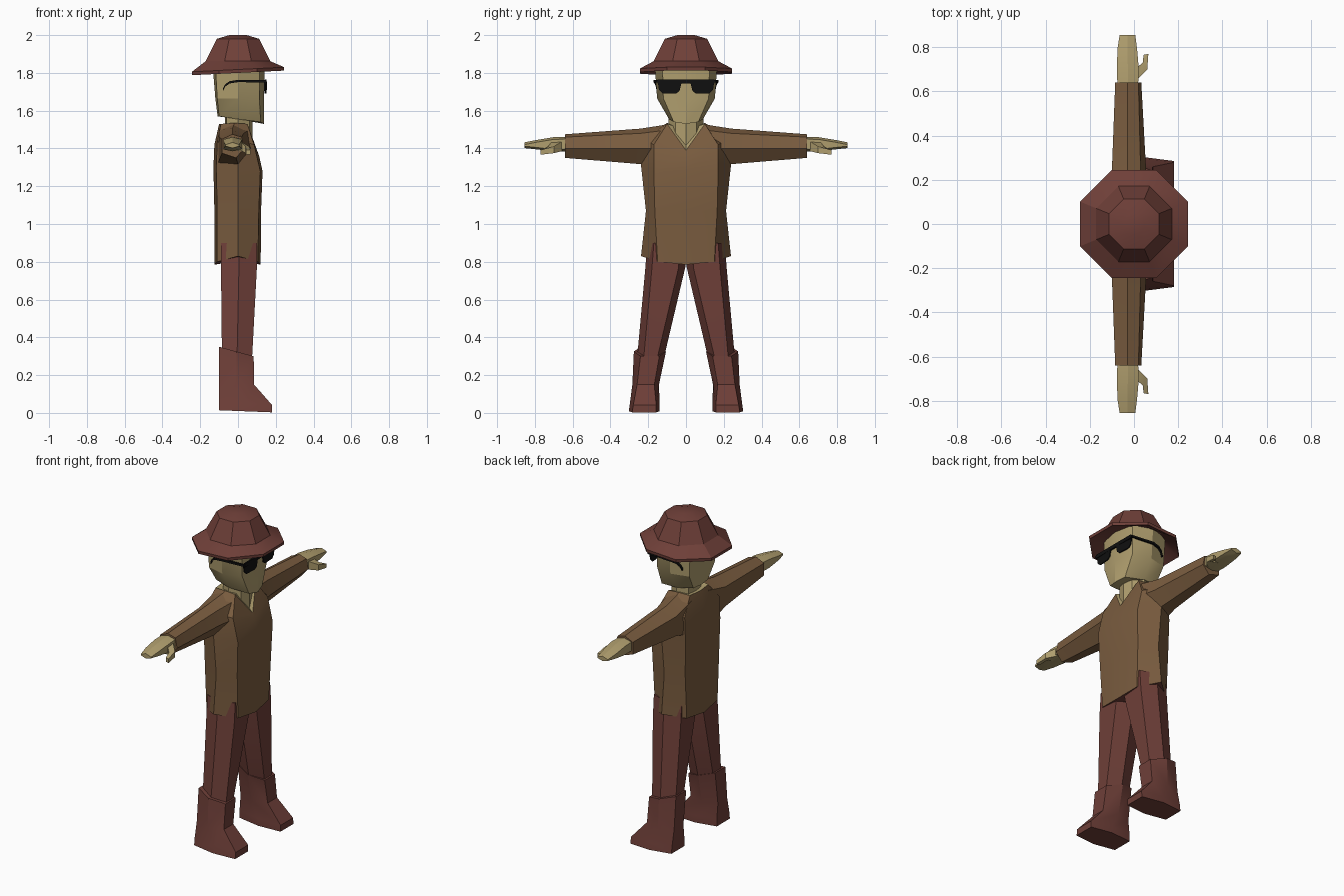
import bpy, bmesh, math

cube = bpy.data.objects.get("Cube")
if cube:
    bpy.data.objects.remove(cube, do_unlink=True)


def material(name, rgb):
    m = bpy.data.materials.new(name)
    m.use_nodes = True
    m.diffuse_color = (*rgb, 1)
    bsdf = m.node_tree.nodes["Principled BSDF"]
    bsdf.inputs["Base Color"].default_value = (*rgb, 1)
    bsdf.inputs["Roughness"].default_value = 0.9
    return m


BROWN = material("brown_cloth", (0.195, 0.108, 0.050))
MAROON = material("maroon_cloth", (0.158, 0.050, 0.040))
SKIN = material("tan_skin", (0.43, 0.34, 0.155))
BLACK = material("black_plastic", (0.005, 0.005, 0.005))


def loft(name, rings, mat, end_mats=None):
    """Bridge equal-length rings and close both ends with fans."""
    bm = bmesh.new()
    loops = [[bm.verts.new(p) for p in ring] for ring in rings]
    n = len(loops[0])
    for a, b in zip(loops, loops[1:]):
        for i in range(n):
            j = (i + 1) % n
            bm.faces.new((a[i], a[j], b[j], b[i]))
    for k, ring in enumerate((loops[0], loops[-1])):
        cap = bm.faces.new(ring)
        cap.material_index = k + 1 if end_mats else 0
        if n > 4:
            bmesh.ops.poke(bm, faces=[cap])
    bmesh.ops.recalc_face_normals(bm, faces=bm.faces[:])
    mesh = bpy.data.meshes.new(name)
    bm.to_mesh(mesh)
    bm.free()
    for m in [mat] + list(end_mats or []):
        mesh.materials.append(m)
    ob = bpy.data.objects.new(name, mesh)
    bpy.context.collection.objects.link(ob)
    bpy.ops.object.select_all(action='DESELECT')
    ob.select_set(True)
    bpy.context.view_layer.objects.active = ob
    bpy.ops.object.shade_smooth_by_angle(angle=math.radians(25))
    return ob


def full(half):
    """Half ring (front centre to back centre) mirrored across y."""
    return half + [(x, -y, z) for x, y, z in reversed(half[1:-1])]


def both(name, rings, mat):
    """One copy on each side of the body."""
    for side, s in (("left", 1), ("right", -1)):
        loft(side + "_" + name, [[(x, s * y, z) for x, y, z in r] for r in rings], mat)


def box(name, x0, x1, y0, y1, z0, z1, mat):
    ring = [(x0, y0), (x1, y0), (x1, y1), (x0, y1)]
    return [[(x, y, z) for x, y in ring] for z in (z0, z1)]


# Shirt, with a V neck cut by its top ring
loft("shirt", [full(r) for r in (
    [(.12, 0, .785), (.105, .15, .80), (0, .238, .83), (-.11, .15, .80), (-.125, 0, .785)],
    [(.122, 0, 1.07), (.11, .165, 1.07), (0, .212, 1.07), (-.11, .165, 1.07), (-.125, 0, 1.07)],
    [(.13, 0, 1.28), (.118, .17, 1.28), (0, .238, 1.31), (-.115, .17, 1.30), (-.13, 0, 1.30)],
    [(.112, 0, 1.36), (.085, .17, 1.42), (-.02, .235, 1.45), (-.11, .17, 1.43), (-.125, 0, 1.42)],
    [(.10, 0, 1.39), (.05, .10, 1.53), (-.02, .10, 1.535), (-.09, .09, 1.53), (-.10, 0, 1.53)],
)], BROWN, (MAROON, SKIN))

# Sleeves
SLEEVE = [
    (.08, [(-.10, 1.50), (-.02, 1.53), (.06, 1.50), (.09, 1.40), (0, 1.28), (-.11, 1.30)]),
    (.24, [(-.10, 1.46), (-.03, 1.505), (.03, 1.48), (.055, 1.40), (0, 1.317), (-.10, 1.34)]),
    (.64, [(-.085, 1.45), (-.03, 1.475), (.02, 1.46), (.033, 1.40), (-.01, 1.35), (-.085, 1.375)]),
]
both("sleeve", [[(x, y, z) for x, z in pts] for y, pts in SLEEVE], BROWN)

# Hands: y, x range, z range
HAND = [(.62, -.075, .018, 1.385, 1.462), (.70, -.077, .022, 1.385, 1.46),
        (.79, -.075, .014, 1.395, 1.445), (.855, -.065, .006, 1.402, 1.432)]
both("hand", [[(x0, y, z0 + .01), (x0, y, z1 - .012), ((x0 + x1) / 2, y, z1),
               (x1, y, z1 - .012), (x1, y, z0 + .01), ((x0 + x1) / 2, y, z0)]
              for y, x0, x1, z0, z1 in HAND], SKIN)
both("thumb", [
    [(-.01, .65, 1.39), (-.01, .65, 1.44), (-.01, .72, 1.44), (-.01, .72, 1.39)],
    [(.02, .66, 1.385), (.02, .66, 1.435), (.022, .715, 1.43), (.022, .715, 1.385)],
    [(.06, .70, 1.375), (.06, .70, 1.41), (.04, .73, 1.41), (.04, .73, 1.375)],
    [(.065, .77, 1.367), (.065, .77, 1.392), (.043, .765, 1.392), (.043, .765, 1.367)],
], SKIN)


# Trousers and boots share an eight-sided section
def leg_ring(xb, xf, yi, yo, zb, zf, cut=.035):
    xm, ym = (xb + xf) / 2, (yi + yo) / 2
    pts = [(xf, yi + cut), (xf, yo - cut), (xm, yo), (xb, yo - cut),
           (xb, yi + cut), (xm, yi)]
    return [(x, y, zb + (zf - zb) * (x - xb) / (xf - xb)) for x, y in pts]


both("trouser_leg", [
    leg_ring(-.09, .10, .0, .205, .90, .90),
    leg_ring(-.09, .10, .004, .215, .77, .77),
    leg_ring(-.085, .075, .115, .258, .30, .30),
], MAROON)
both("boot", [
    leg_ring(-.10, .083, .106, .276, .35, .30),
    leg_ring(-.10, .085, .143, .284, .15, .15, .025),
    leg_ring(-.10, .18, .140, .297, .06, .042, .018),
    leg_ring(-.10, .18, .140, .303, .014, .003, .018),
], MAROON)

# Neck and head
loft("neck", [full([(.078, 0, z), (.06, .055, z), (0, .092, z), (-.06, .06, z), (-.07, 0, z)])
              for z in (1.40, 1.59)], SKIN)
loft("head", [full(r) for r in (
    [(.137, 0, 1.53), (.12, .065, 1.54), (0, .09, 1.555), (-.10, .07, 1.57), (-.108, 0, 1.57)],
    [(.138, 0, 1.665), (.113, .12, 1.665), (0, .153, 1.665), (-.11, .125, 1.665), (-.12, 0, 1.665)],
    [(.14, 0, 1.85), (.115, .125, 1.85), (0, .166, 1.85), (-.12, .13, 1.85), (-.135, 0, 1.85)],
)], SKIN)


# Hat: hollow octagonal brim rising to a flat-topped crown
def hat_ring(r, z, tilt=0):
    pts = []
    for i in range(8):
        a = math.radians(22.5 + 45 * i)
        x = r * math.cos(a)
        pts.append((x, r * math.sin(a), z + tilt * x))
    return pts


loft("hat", [hat_ring(.17, 1.85), hat_ring(.262, 1.80, .05), hat_ring(.264, 1.818, .05),
             hat_ring(.185, 1.862), hat_ring(.122, 1.98), hat_ring(.05, 2.0)], MAROON)

# Sunglasses: brow bar, lenses and hooked temples
loft("glasses_bar", [[(x + .143, y, z) for x, z in ((0, 1.743), (.009, 1.743), (.009, 1.765), (0, 1.765))]
                     for y in (-.15, .15)], BLACK)
LENS = [(.022, 1.755), (.034, 1.705), (.05, 1.692), (.125, 1.692), (.143, 1.71), (.15, 1.755)]
both("lens", [[(x - .06 * (y - .02), y, z) for y, z in LENS] for x in (.146, .153)], BLACK)
TEMPLE = [(.15, 1.755, .153), (.0, 1.757, .167), (-.045, 1.75, .160), (-.068, 1.733, .154), (-.08, 1.71, .149)]
both("temple", [[(x, y - .006, z - .006), (x, y + .006, z - .006),
                 (x, y + .006, z + .006), (x, y - .006, z + .006)] for x, z, y in TEMPLE], BLACK)
